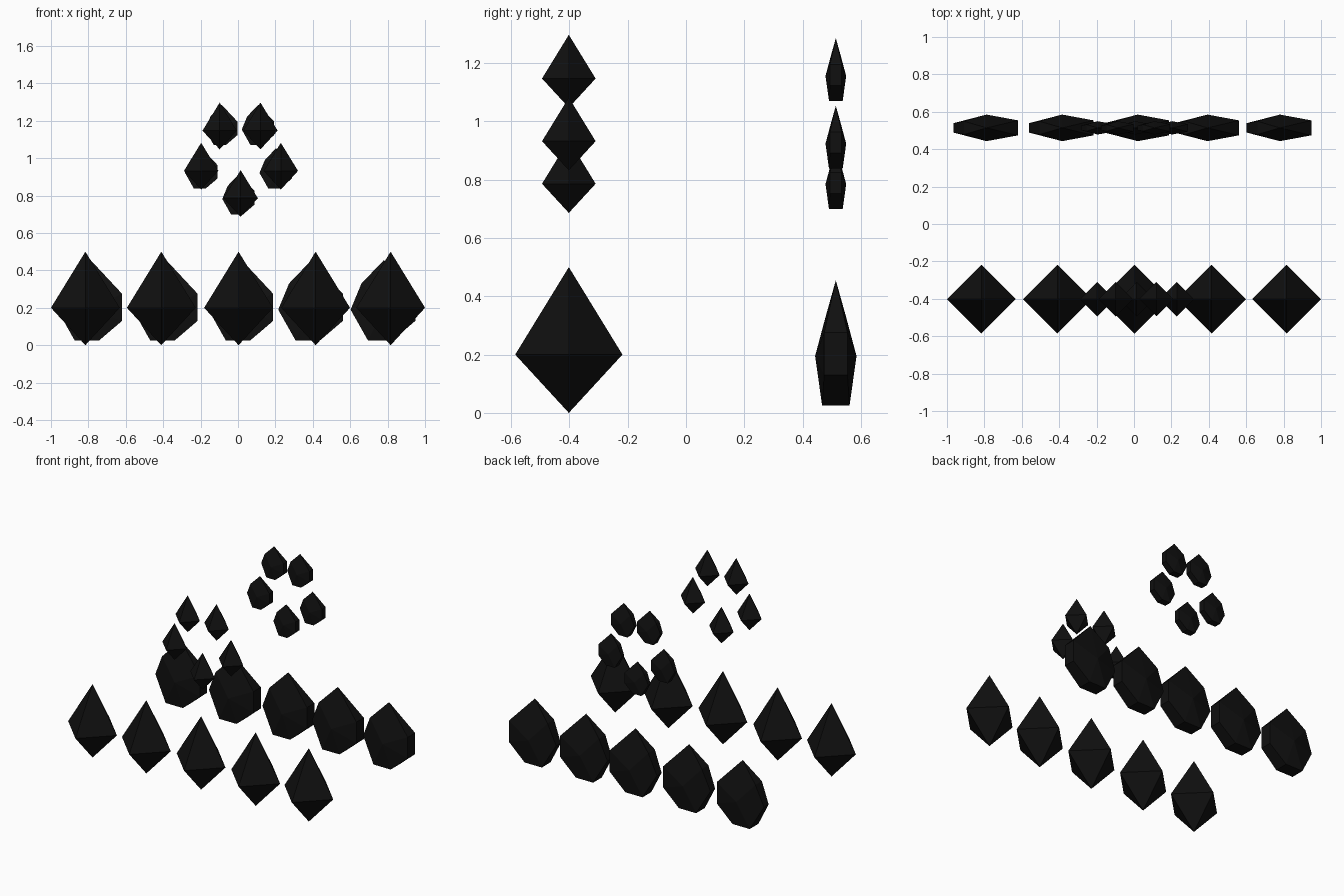
import bpy, bmesh

if "Cube" in bpy.data.objects:
    bpy.data.objects.remove(bpy.data.objects["Cube"])

black = bpy.data.materials.new("black_crystal")
black.diffuse_color = (0.005, 0.005, 0.005, 1)
black.use_nodes = True
black.node_tree.nodes["Principled BSDF"].inputs["Base Color"].default_value = black.diffuse_color


def finish(bm, name, loc, scale):
    bmesh.ops.recalc_face_normals(bm, faces=bm.faces)
    me = bpy.data.meshes.new(name)
    bm.to_mesh(me)
    bm.free()
    me.materials.append(black)
    ob = bpy.data.objects.new(name, me)
    ob.location = loc
    ob.scale = (scale,) * 3
    bpy.context.collection.objects.link(ob)


# Four-sided double pyramid with a taller upper half
def crystal(name, loc, scale):
    bm = bmesh.new()
    r = 0.184
    ring = [bm.verts.new(p) for p in ((r, 0, .2), (0, r, .2), (-r, 0, .2), (0, -r, .2))]
    top, low = bm.verts.new((0, 0, .5)), bm.verts.new((0, 0, 0))
    for i in range(4):
        a, b = ring[i], ring[(i + 1) % 4]
        bm.faces.new((a, b, top))
        bm.faces.new((b, a, low))
    finish(bm, name, loc, scale)


# Flat seven-sided drop: x, z, half thickness of each rim corner (first is the tip)
RIM = [(0, .455, 0), (.168, .275, .04), (.168, .13, .04), (.045, .025, .047),
       (-.085, .025, .047), (-.178, .19, .025), (-.12, .33, .035)]


def drop(name, loc, scale):
    bm = bmesh.new()
    front = [bm.verts.new((x, -t, z)) for x, z, t in RIM]
    back = [bm.verts.new((x, t, z)) for x, z, t in RIM]
    cf, cb = bm.verts.new((0, -.071, .195)), bm.verts.new((0, .071, .195))
    for i in range(7):
        j = (i + 1) % 7
        bm.faces.new((front[i], front[j], cf))
        bm.faces.new((back[j], back[i], cb))
        bm.faces.new((front[j], front[i], back[i], back[j]))
    bmesh.ops.remove_doubles(bm, verts=bm.verts, dist=1e-4)
    finish(bm, name, loc, scale)


# Rows of large stones
for x in (-.816, -.41, .003, .415, .816):
    crystal("large_crystal", (x, -.402, 0), 1)
for x in (-.788, -.384, .02, .393, .78):
    drop("large_drop", (x, .514, 0), 1)

# Rings of five small stones above
for x, z in ((-.098, 1.047), (.12, 1.047), (-.197, .832), (.229, .832), (.014, .686)):
    crystal("small_crystal", (x, -.402, z), .5)
for x, z in ((-.087, 1.058), (.109, 1.058), (-.194, .826), (.204, .826), (.005, .687)):
    drop("small_drop", (x, .514, z), .5)
